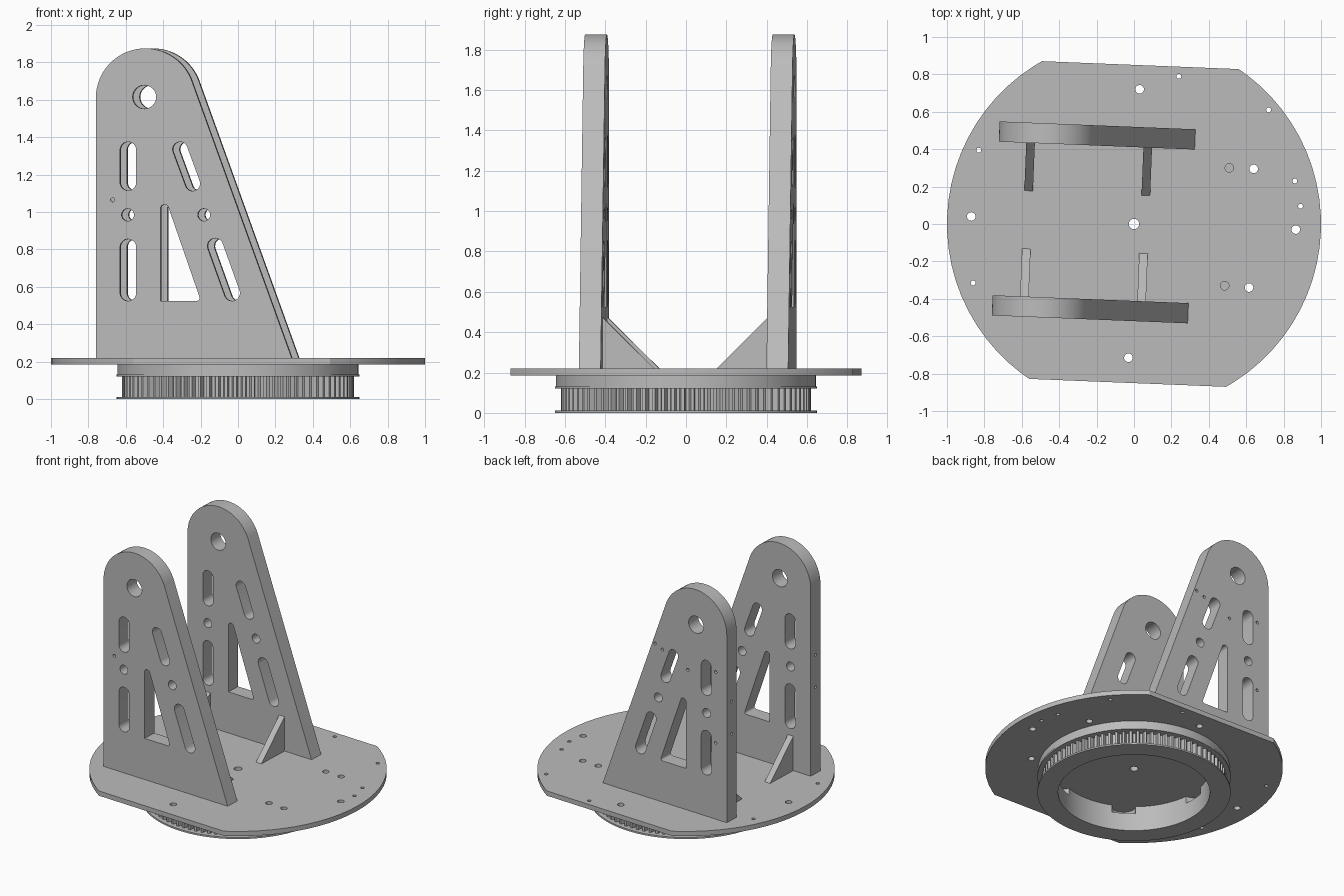
import bpy
import bmesh
import math
from mathutils import Matrix, Vector
from mathutils.geometry import convex_hull_2d

if "Cube" in bpy.data.objects:
    bpy.data.objects.remove(bpy.data.objects["Cube"], do_unlink=True)

TURN = Matrix.Rotation(math.radians(-2.3), 4, 'Z')   # whole assembly is slightly turned
X, Y, Z = Vector((1, 0, 0)), Vector((0, 1, 0)), Vector((0, 0, 1))

grey = bpy.data.materials.new("plain grey")
grey.use_nodes = True
COLOUR = (0.5, 0.5, 0.5, 1)
grey.diffuse_color = COLOUR
grey.node_tree.nodes["Principled BSDF"].inputs["Base Color"].default_value = COLOUR


def polar(radius_at, count):
    """Closed outline whose radius is a function of the step number."""
    return [Vector((math.cos(a), math.sin(a))) * radius_at(i)
            for i in range(count) for a in [math.tau * i / count]]


def hull(*discs, count=32):
    """Outline wrapped round discs given as (x, y, radius)."""
    pts = []
    for x, y, r in discs:
        ring = polar(lambda i: r, count) if r else [Vector((0, 0))]
        pts += [p + Vector((x, y)) for p in ring]
    return [pts[i] for i in convex_hull_2d(pts)]


def frame(u, v, origin):
    """Place an outline's x and y along u and v."""
    m = Matrix((u, v, u.cross(v))).transposed().to_4x4()
    m.translation = origin
    return TURN @ m


def finish(obj):
    bpy.ops.object.select_all(action='DESELECT')
    obj.select_set(True)
    bpy.context.view_layer.objects.active = obj
    bpy.ops.object.shade_smooth_by_angle(angle=math.radians(25))


def slab(name, outlines, thickness, matrix):
    """Flat part: first outline is the border, the others are holes."""
    curve = bpy.data.curves.new(name, 'CURVE')
    curve.dimensions = '2D'
    curve.fill_mode = 'BOTH'
    curve.extrude = thickness / 2
    for outline in outlines:
        spline = curve.splines.new('POLY')
        spline.points.add(len(outline) - 1)
        for point, co in zip(spline.points, outline):
            point.co = (co[0], co[1], 0, 1)
        spline.use_cyclic_u = True
    temp = bpy.data.objects.new(name + " outline", curve)
    bpy.context.collection.objects.link(temp)
    mesh = bpy.data.meshes.new_from_object(
        temp.evaluated_get(bpy.context.evaluated_depsgraph_get()))
    bpy.data.objects.remove(temp, do_unlink=True)
    bm = bmesh.new()
    bm.from_mesh(mesh)
    bmesh.ops.remove_doubles(bm, verts=bm.verts, dist=1e-5)
    bmesh.ops.recalc_face_normals(bm, faces=bm.faces)
    bm.to_mesh(mesh)
    bm.free()
    mesh.materials.clear()
    mesh.materials.append(grey)
    obj = bpy.data.objects.new(name, mesh)
    bpy.context.collection.objects.link(obj)
    obj.matrix_world = matrix
    finish(obj)
    return obj


def drill(obj, holes):
    """Shallow screw holes: (local centre, axis, radius)."""
    bm = bmesh.new()
    for centre, axis, r in holes:
        m = Matrix.Translation(centre) @ axis.to_track_quat('Z', 'Y').to_matrix().to_4x4()
        bmesh.ops.create_cone(bm, cap_ends=True, segments=12, radius1=r, radius2=r,
                              depth=0.08, matrix=m)
    mesh = bpy.data.meshes.new("drill")
    bm.to_mesh(mesh)
    bm.free()
    mesh.materials.append(grey)
    cutter = bpy.data.objects.new("drill", mesh)
    cutter.hide_render = True
    bpy.context.collection.objects.link(cutter)
    cutter.matrix_world = obj.matrix_world
    mod = obj.modifiers.new("screw holes", 'BOOLEAN')
    mod.operation = 'DIFFERENCE'
    mod.object = cutter
    bpy.context.view_layer.update()
    bpy.context.view_layer.objects.active = obj
    bpy.ops.object.modifier_apply(modifier=mod.name)
    bpy.data.objects.remove(cutter, do_unlink=True)
    finish(obj)


def layer(name, outlines, low, high):
    return slab(name, outlines, high - low, frame(X, Y, (0, 0, (low + high) / 2)))


# Round base plate with two flat sides and scattered bolt holes
CUT = 0.85
corner = math.sqrt(1 - CUT ** 2)
rim = [p for p in polar(lambda i: 1, 72) if abs(p.y) < CUT - 0.005]
rim += [Vector((sx * corner, sy * CUT)) for sx in (-1, 1) for sy in (-1, 1)]
plate_outline = [rim[i] for i in convex_hull_2d(rim)]
bolts = {0.028: [(0, 0)],
         0.023: [(.03, .72), (.51, .3), (.64, .295), (-.87, .04), (.865, -.03),
                 (.485, -.33), (.615, -.34), (-.03, -.715)],
         0.013: [(.24, .79), (.72, .61), (-.83, .395), (-.86, -.315), (.86, .23), (.89, .095)]}
plate_holes = []
for r, places in bolts.items():
    for x, y in places:
        p = TURN.inverted() @ Vector((x, y, 0))
        plate_holes.append(hull((p.x, p.y, r), count=20))
layer("base_plate", [plate_outline] + plate_holes, 0.185, 0.22)

# Toothed pulley ring under the plate
BORE, TEETH, POCKET = 0.51, 80, 0.08
bore = hull((0, 0, BORE), count=96)
flange = hull((0, 0, 0.65), count=96)
teeth = polar(lambda i: 0.62 if i % 6 < 3 else 0.59, TEETH * 6)


def pocket_radius(i):
    """Bore radius with six round pockets in its wall."""
    off = math.radians((i + 30) % 60 - 30)
    inside = POCKET ** 2 - (BORE * math.sin(off)) ** 2
    return max(BORE, BORE * math.cos(off) + math.sqrt(inside)) if inside > 0 else BORE


layer("pulley_lower_flange", [flange, bore], 0, 0.012)
layer("pulley_teeth", [teeth, bore], 0.012, 0.12)
layer("pulley_upper_flange", [flange, bore], 0.12, 0.132)
layer("pulley_hub", [hull((0, 0, 0.645), count=96), polar(pocket_radius, 360)], 0.132, 0.185)

# Upright walls: tapered, round topped, with lightening slots
THICK, MIDDLE = 0.108, 0.465
wall_outlines = [
    hull((-.74, .22, 0), (.308, .22, 0), (-.475, 1.61, .265), count=64),
    hull((-.48, 1.615, .063)),                                    # pivot hole
    hull((-.567, 1.158, .043), (-.567, 1.332, .043)),             # straight slots
    hull((-.567, .568, .043), (-.567, .812, .043)),
    hull((-.289, 1.335, .04), (-.222, 1.153, .04)),               # leaning slots
    hull((-.101, .818, .042), (-.011, .567, .042)),
    hull((-.569, .985, .033)), hull((-.161, .985, .033)),         # dowel holes
    hull((-.394, .525, 0), (-.199, .54, .015), (-.372, 1.018, .022)),  # triangle window
]
face_holes = {-1: [(-.65, 1.065)],
              1: [(-.645, 1.31), (-.645, .786), (-.41, 1.26), (-.133, 1.378), (-.195, 1.35)]}
for side, name in ((-1, "front_wall"), (1, "back_wall")):
    wall = slab(name, wall_outlines, THICK, frame(X, Z, (0, side * MIDDLE, 0)))
    holes = [(Vector((x, z, -side * THICK / 2)), Z, 0.011) for x, z in face_holes[side]]
    holes += [(Vector((-.74, z, 0)), X, 0.01) for z in (.86, 1.1)]
    drill(wall, holes)

# Triangular gussets bracing the inner faces of the walls
gusset = [(.155, .22), (.412, .22), (.412, .475)]
for side, label in ((-1, "front"), (1, "back")):
    for x, end in ((-.57, "right"), (.057, "left")):
        slab(f"{label}_{end}_gusset", [gusset], 0.046, frame(Y * side, Z, (x, 0, 0)))
